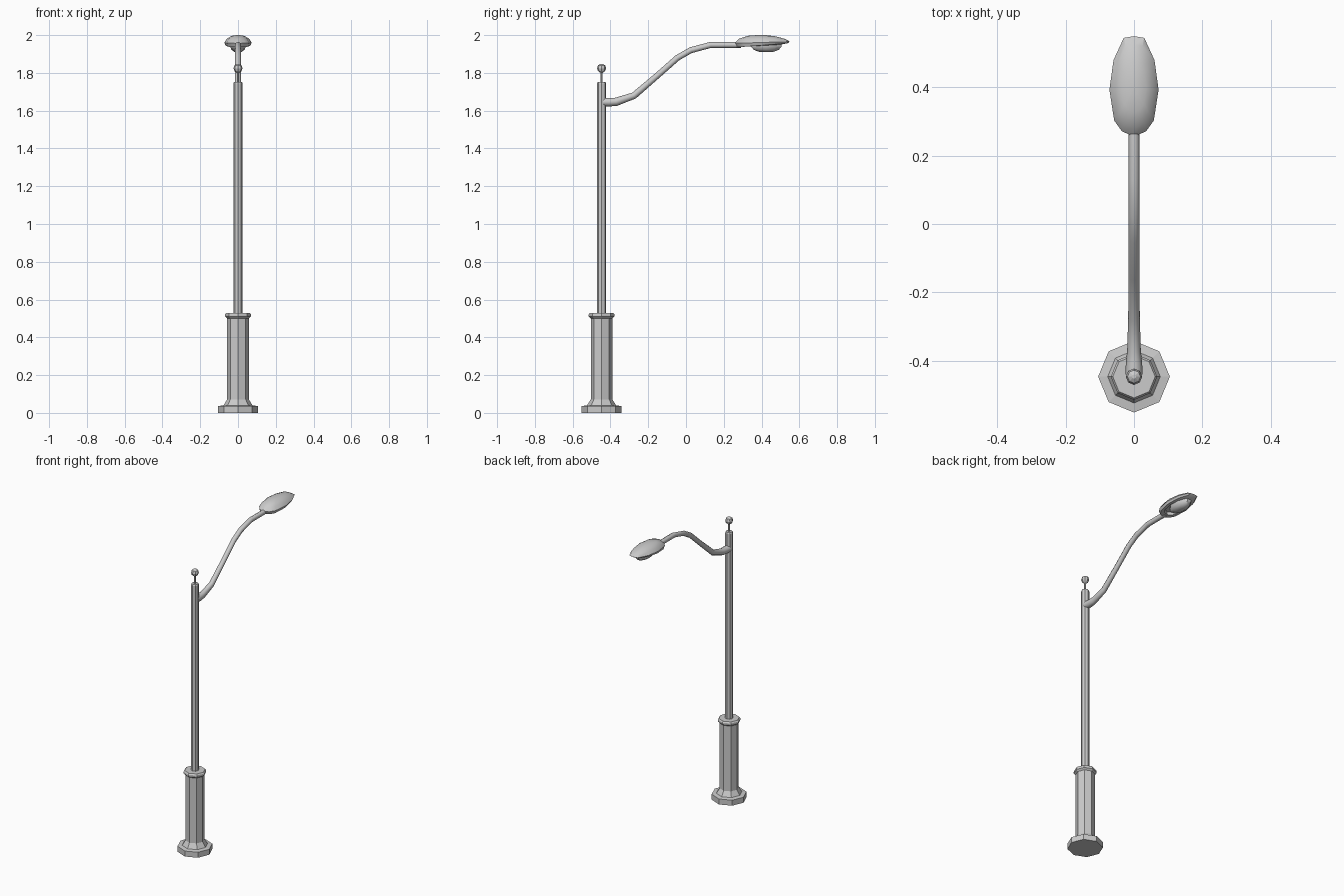
import bpy, bmesh, math
from mathutils import Vector

if "Cube" in bpy.data.objects:
    bpy.data.objects.remove(bpy.data.objects["Cube"])

POLE_Y = -0.447


def loft(name, rings, smooth=None):
    """Skin a list of equally sized point rings and close both ends."""
    bm = bmesh.new()
    loops = [[bm.verts.new(p) for p in ring] for ring in rings]
    n = len(loops[0])
    for a, b in zip(loops, loops[1:]):
        for i in range(n):
            j = (i + 1) % n
            bm.faces.new((a[i], a[j], b[j], b[i]))
    bm.faces.new(loops[0][::-1])
    bm.faces.new(loops[-1])
    bmesh.ops.recalc_face_normals(bm, faces=bm.faces)
    mesh = bpy.data.meshes.new(name)
    bm.to_mesh(mesh)
    bm.free()
    ob = bpy.data.objects.new(name, mesh)
    bpy.context.collection.objects.link(ob)
    if smooth:
        bpy.ops.object.select_all(action='DESELECT')
        ob.select_set(True)
        bpy.context.view_layer.objects.active = ob
        bpy.ops.object.shade_smooth_by_angle(angle=math.radians(smooth))
    return ob


def lathe(name, profile, sides=8, smooth=None):
    """Turn a (radius, z) profile about the pole axis."""
    angles = [2 * math.pi * i / sides for i in range(sides)]
    return loft(name, [[(r * math.cos(a), POLE_Y + r * math.sin(a), z)
                        for a in angles] for r, z in profile], smooth)


# Octagonal pedestal with foot plate, flare and collar
lathe("pedestal", [(0.105, 0), (0.105, 0.036), (0.077, 0.04), (0.057, 0.072),
                   (0.057, 0.5), (0.068, 0.51), (0.068, 0.522),
                   (0.062, 0.53), (0.024, 0.53)])

# Pole shaft
lathe("pole", [(0.024, 0.52), (0.024, 1.745), (0.02, 1.753)])

# Finial stem and ball
lathe("finial_stem", [(0.006, 1.75), (0.006, 1.81)])
lathe("finial_ball", [(0.006, 1.8), (0.019, 1.81), (0.024, 1.824),
                      (0.019, 1.84), (0.006, 1.848)])

# Swan-neck arm: (y, z, radius across, radius in height)
path = [(-0.44, 1.645, 0.025, 0.022), (-0.41, 1.645, 0.024, 0.023),
        (-0.37, 1.647, 0.02, 0.022), (-0.275, 1.68, 0.017, 0.018),
        (-0.155, 1.783, 0.016, 0.016), (-0.045, 1.88, 0.016, 0.016),
        (0.025, 1.92, 0.016, 0.016), (0.13, 1.948, 0.016, 0.016),
        (0.29, 1.948, 0.016, 0.016)]
rings = []
for i, (y, z, rx, rz) in enumerate(path):
    p, q = path[max(i - 1, 0)], path[min(i + 1, len(path) - 1)]
    t = Vector((0, q[0] - p[0], q[1] - p[1])).normalized()
    up = Vector((0, -t.z, t.y))
    rings.append([Vector((rx * math.cos(a), y, z)) + up * rz * math.sin(a)
                  for a in (2 * math.pi * k / 8 for k in range(8))])
loft("arm", rings, 50)

# Lamp head: leaf-shaped outline stacked in layers
half = [(0.036, 0.272), (0.058, 0.303), (0.072, 0.393),
        (0.06, 0.48), (0.03, 0.545)]
outline = ([(0, 0.255)] + half + [(0, 0.55)]
           + [(-x, y) for x, y in reversed(half)])


def layer(scale, z, tilt, cy=0.40):
    return [(x * scale, cy + (y - cy) * scale, z + tilt * (y - cy) * scale)
            for x, y in outline]


loft("lamp_housing", [layer(0.66, 1.958, 0.04), layer(0.7, 1.944, 0.06),
                      layer(0.92, 1.946, 0.08), layer(1.0, 1.961, 0.03),
                      layer(0.83, 1.98, 0.0), layer(0.5, 1.995, -0.02),
                      layer(0.15, 2.0, 0.0)], 35)

# Glass bowl below the housing
loft("lamp_glass", [[(0.042 * s * math.cos(a), 0.425 + 0.085 * s * math.sin(a), z)
                     for a in (2 * math.pi * k / 10 for k in range(10))]
                    for s, z in ((1, 1.955), (1, 1.94), (0.82, 1.922), (0.45, 1.911))], 40)
